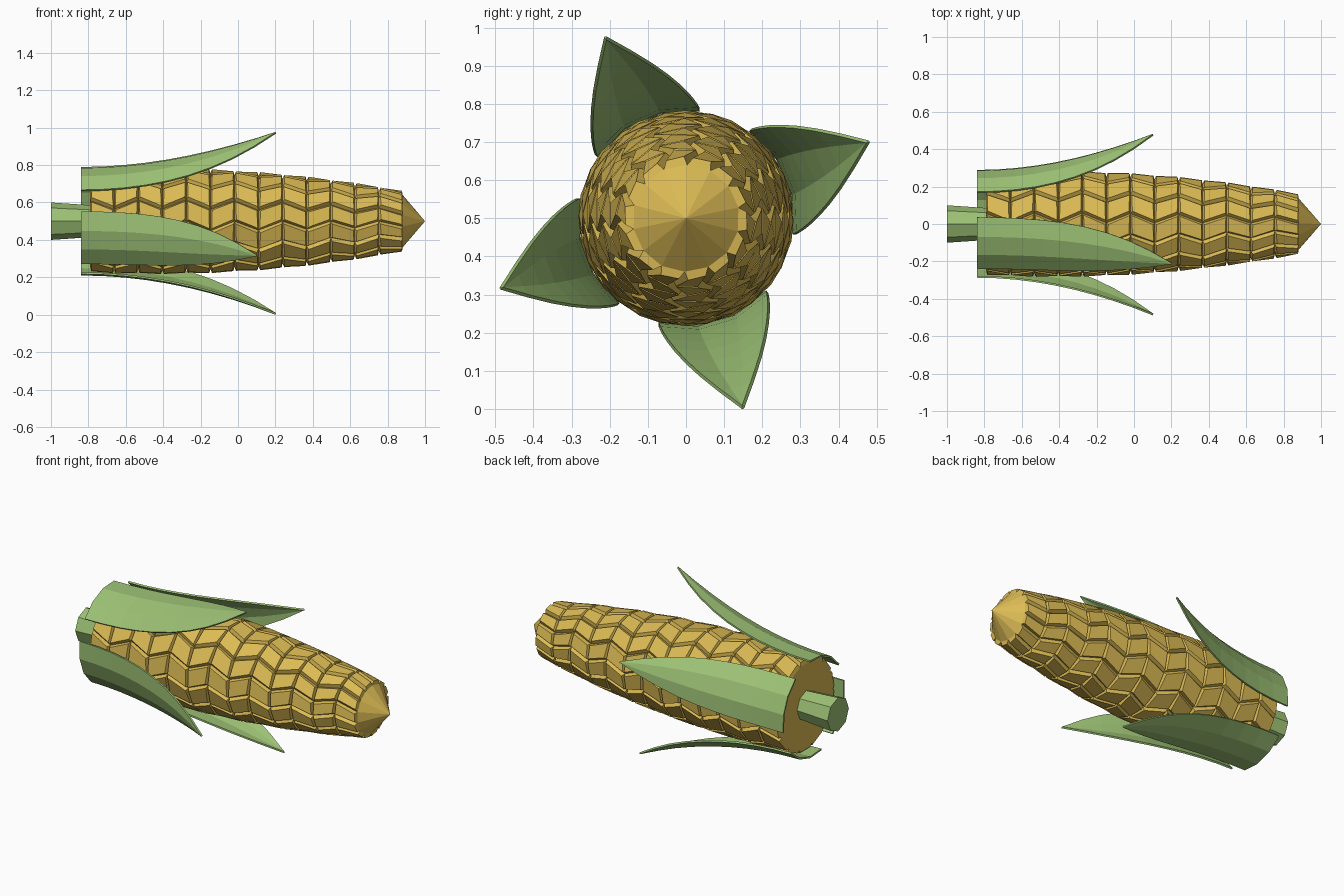
import bpy, bmesh
from math import sin, cos, pi, radians

cube = bpy.data.objects.get("Cube")
if cube:
    bpy.data.objects.remove(cube)

AXIS_Z = 0.5


def material(name, rgb):
    mat = bpy.data.materials.new(name)
    mat.use_nodes = True
    mat.diffuse_color = (*rgb, 1)
    mat.node_tree.nodes["Principled BSDF"].inputs["Base Color"].default_value = (*rgb, 1)
    return mat


yellow = material("kernel yellow", (0.72, 0.50, 0.09))
green = material("husk green", (0.34, 0.54, 0.18))


def finish(bm, name, mat):
    bmesh.ops.recalc_face_normals(bm, faces=bm.faces)
    mesh = bpy.data.meshes.new(name)
    bm.to_mesh(mesh)
    bm.free()
    mesh.materials.append(mat)
    obj = bpy.data.objects.new(name, mesh)
    bpy.context.collection.objects.link(obj)
    return obj


def ring(bm, x, radius, sides, turn=0.0):
    return [bm.verts.new((x, radius * cos(2 * pi * (i + turn) / sides),
                          AXIS_Z + radius * sin(2 * pi * (i + turn) / sides)))
            for i in range(sides)]


def bridge(bm, a, b, closed=True):
    count = len(a) if closed else len(a) - 1
    return [bm.faces.new((a[i], a[(i + 1) % len(a)], b[(i + 1) % len(a)], b[i]))
            for i in range(count)]


# Cob: rings turned back and forth so the rows zigzag, each quad raised as a kernel
def build_cob(sides=14, rows=13, start=-0.79, pitch=0.1285):
    bm = bmesh.new()
    rings = []
    for i in range(rows + 1):
        x = start + i * pitch
        rings.append(ring(bm, x, 0.262 - 0.072 * (x + 0.42) ** 2, sides, 0.45 * (i % 2)))
    kernels = []
    for a, b in zip(rings, rings[1:]):
        kernels += bridge(bm, a, b)
    bm.faces.new(rings[0])
    tip = bm.verts.new((1, 0, AXIS_Z))
    last = rings[-1]
    for i in range(sides):
        bm.faces.new((last[i], last[(i + 1) % sides], tip))
    bmesh.ops.recalc_face_normals(bm, faces=bm.faces)
    bmesh.ops.inset_individual(bm, faces=kernels, thickness=0.011, depth=0.022)
    return finish(bm, "cob", yellow)


# Stalk: short faceted stub at the base
def build_stalk():
    bm = bmesh.new()
    a = ring(bm, -1, 0.1, 8)
    b = ring(bm, -0.78, 0.085, 8)
    bridge(bm, a, b)
    bm.faces.new(a)
    bm.faces.new(b)
    return finish(bm, "stalk", green)


# Husk leaf: curved strip that narrows and bends away from the cob
def build_leaf(name, angle, tip_x, steps=9, segments=3):
    bm = bmesh.new()
    c, s = cos(radians(angle)), sin(radians(angle))
    half = radians(31)
    rows = []
    for i in range(steps + 1):
        t = i / steps
        x = -0.84 + (tip_x + 0.84) * t
        reach = 0.292 + 0.23 * t ** 2
        arc = 0.292 * max(0.02, 1 - t ** 3.3)
        row = []
        for j in range(segments + 1):
            a = half * (2 * j / segments - 1)
            out, side = reach - arc * (1 - cos(a)), arc * sin(a)
            row.append(bm.verts.new((x, out * c - side * s, AXIS_Z + out * s + side * c)))
        rows.append(row)
    for a, b in zip(rows, rows[1:]):
        bridge(bm, a, b, closed=False)
    obj = finish(bm, name, green)
    # Face the strip outward so its thickness grows toward the cob
    p = obj.data.polygons[1]
    if p.normal.y * c + p.normal.z * s < 0:
        obj.data.flip_normals()
    mod = obj.modifiers.new("thickness", "SOLIDIFY")
    mod.thickness = 0.01
    mod.offset = -1
    return obj


build_cob()
build_stalk()
for leaf_name, leaf_angle, leaf_tip in (("back_leaf", 22.7, 0.1), ("top_leaf", 114, 0.2),
                                        ("front_leaf", 200.7, 0.1), ("bottom_leaf", 286.7, 0.2)):
    build_leaf(leaf_name, leaf_angle, leaf_tip)
